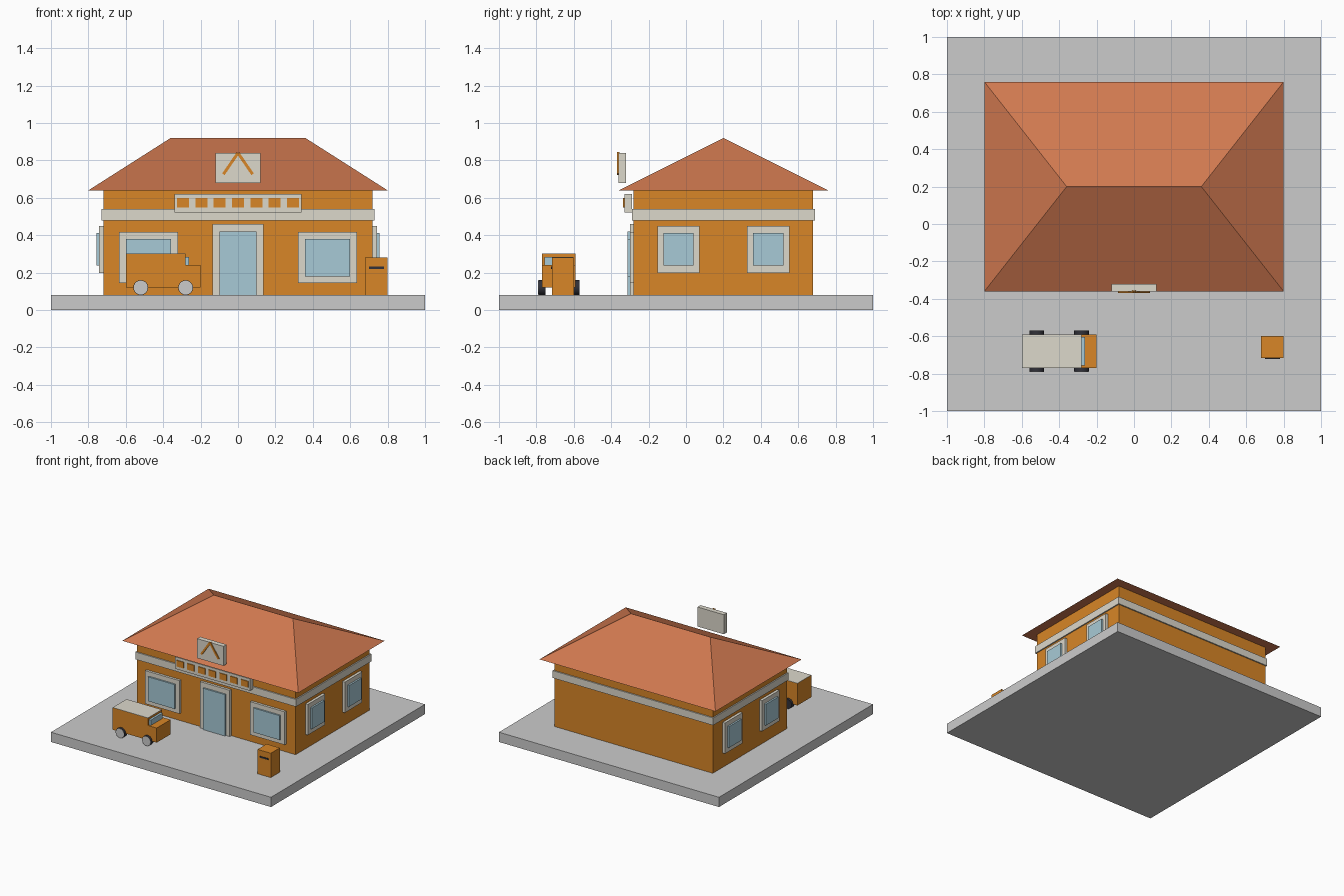
import bpy, bmesh, math
from mathutils import Vector

if "Cube" in bpy.data.objects:
    bpy.data.objects.remove(bpy.data.objects["Cube"])


def mat(name, r, g, b):
    m = bpy.data.materials.new(name)
    m.diffuse_color = (r, g, b, 1)
    m.use_nodes = True
    m.node_tree.nodes["Principled BSDF"].inputs["Base Color"].default_value = m.diffuse_color
    return m


ORANGE = mat("orange", 0.69, 0.24, 0.02)
CREAM = mat("cream", 0.72, 0.69, 0.60)
GLASS = mat("glass", 0.39, 0.59, 0.67)
TILE = mat("roof_tile", 0.63, 0.19, 0.08)
DARK = mat("dark", 0.03, 0.03, 0.04)


def finish(name, bm, material):
    bmesh.ops.recalc_face_normals(bm, faces=bm.faces)
    me = bpy.data.meshes.new(name)
    bm.to_mesh(me)
    bm.free()
    if material:
        me.materials.append(material)
    ob = bpy.data.objects.new(name, me)
    bpy.context.collection.objects.link(ob)
    return ob


def box(name, x, y, z, material=None):
    """Box from (min, max) ranges."""
    bm = bmesh.new()
    bmesh.ops.create_cube(bm, size=1)
    for v in bm.verts:
        v.co = [(r[0] + r[1]) / 2 + c * (r[1] - r[0]) for c, r in zip(v.co, (x, y, z))]
    return finish(name, bm, material)


def prism_y(name, pts, y0, y1, material=None):
    """Extrude an x-z outline along y."""
    bm = bmesh.new()
    f = bm.faces.new([bm.verts.new((x, y0, z)) for x, z in pts])
    ext = bmesh.ops.extrude_face_region(bm, geom=[f])
    bmesh.ops.translate(bm, vec=(0, y1 - y0, 0),
                        verts=[v for v in ext["geom"] if isinstance(v, bmesh.types.BMVert)])
    return finish(name, bm, material)


def disc_y(name, cx, cz, r, y0, y1, material=None, n=20):
    """Cylinder lying along y."""
    pts = [(cx + r * math.cos(2 * math.pi * i / n), cz + r * math.sin(2 * math.pi * i / n))
           for i in range(n)]
    ob = prism_y(name, pts, y0, y1, material)
    for p in ob.data.polygons:
        p.use_smooth = len(p.vertices) == 4
    for e in ob.data.edges:
        a, b = (ob.data.vertices[i].co for i in e.vertices)
        e.use_edge_sharp = abs(a.y - b.y) < 1e-5
    return ob


# Ground slab, walls and trim band
box("ground_slab", (-1, 1), (-1, 1), (0, 0.08))
box("walls", (-0.72, 0.72), (-0.28, 0.68), (0.08, 0.64), ORANGE)
box("trim_band", (-0.73, 0.73), (-0.29, 0.69), (0.48, 0.54), CREAM)

# Hipped roof: eave rectangle plus ridge
bm = bmesh.new()
a, b, c, d = [bm.verts.new(p) for p in ((-0.8, -0.36, 0.64), (0.8, -0.36, 0.64),
                                        (0.8, 0.76, 0.64), (-0.8, 0.76, 0.64))]
l, r = bm.verts.new((-0.36, 0.2, 0.92)), bm.verts.new((0.36, 0.2, 0.92))
for f in ((a, b, c, d), (a, b, r, l), (b, c, r), (c, d, l, r), (d, a, l)):
    bm.faces.new(f)
finish("hip_roof", bm, TILE)

# Front door
box("door_frame", (-0.135, 0.135), (-0.30, -0.27), (0.08, 0.46), CREAM)
box("door_glass", (-0.10, 0.10), (-0.313, -0.28), (0.08, 0.42), GLASS)

for s, side in ((-1, "left"), (1, "right")):
    # Front windows
    cx = 0.478 * s
    box(f"front_window_frame_{side}", (cx - 0.157, cx + 0.157), (-0.30, -0.27), (0.145, 0.417), CREAM)
    box(f"front_window_glass_{side}", (cx - 0.12, cx + 0.12), (-0.313, -0.28), (0.18, 0.38), GLASS)
    # Side windows
    for i, cy in enumerate((-0.04, 0.44)):
        xf, xg = sorted((0.71 * s, 0.742 * s)), sorted((0.71 * s, 0.756 * s))
        box(f"side_window_frame_{side}_{i}", xf, (cy - 0.113, cy + 0.113), (0.198, 0.45), CREAM)
        box(f"side_window_glass_{side}_{i}", xg, (cy - 0.081, cy + 0.081), (0.238, 0.412), GLASS)

# Fascia board with plain blocks
box("fascia_board", (-0.34, 0.34), (-0.33, -0.29), (0.522, 0.62), CREAM)
for i in range(-3, 4):
    cx = 0.098 * i
    box(f"fascia_block_{i + 3}", (cx - 0.032, cx + 0.032), (-0.336, -0.325), (0.547, 0.598), ORANGE)

# Roof plaque with an envelope-flap chevron
box("roof_plaque", (-0.12, 0.12), (-0.36, -0.32), (0.68, 0.84), CREAM)
for s in (-1, 1):
    p, q = Vector((0.078 * s, 0.726)), Vector((0, 0.84))
    n = (q - p).orthogonal().normalized() * 0.008
    prism_y("plaque_flap_left" if s < 0 else "plaque_flap_right",
            [p + n, q + n, q - n, p - n], -0.368, -0.355, ORANGE)

# Delivery van
prism_y("van_body", [(-0.6, 0.12), (-0.2, 0.12), (-0.2, 0.24), (-0.28, 0.24),
                     (-0.28, 0.30), (-0.6, 0.30)], -0.77, -0.59, ORANGE)
box("van_roof", (-0.6, -0.28), (-0.77, -0.59), (0.299, 0.302), CREAM)
box("van_windscreen", (-0.285, -0.262), (-0.757, -0.603), (0.24, 0.284), GLASS)
for i, cx in enumerate((-0.52, -0.28)):
    for side, y0, y1 in (("near", -0.789, -0.75), ("far", -0.61, -0.57)):
        disc_y(f"van_wheel_{side}_{i}", cx, 0.12, 0.04, y0, y1, DARK)
    disc_y(f"van_hub_{i}", cx, 0.12, 0.038, -0.791, -0.78)

# Post box
box("post_box", (0.68, 0.80), (-0.717, -0.60), (0.08, 0.28), ORANGE)
box("post_box_slot", (0.70, 0.78), (-0.722, -0.71), (0.22, 0.232), DARK)
